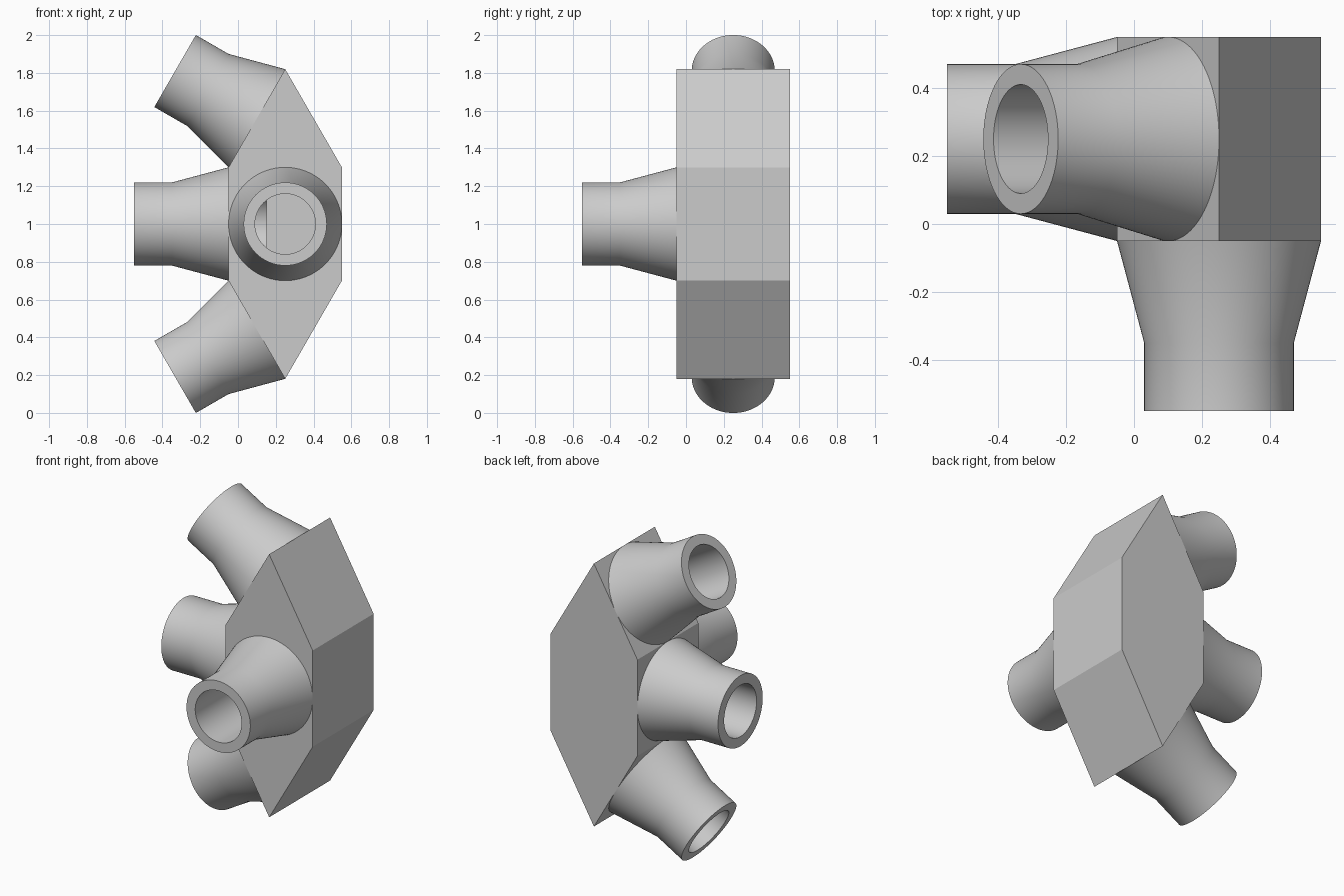
import bpy, bmesh, math
from mathutils import Matrix, Vector

if "Cube" in bpy.data.objects:
    bpy.data.objects.remove(bpy.data.objects["Cube"], do_unlink=True)

SEGMENTS = 96
CENTRE = Vector((0.25, 0.25, 1.0))
HALF = 0.3                        # half of each face side and of the depth
SLOPE = math.radians(30)
PEAK = HALF + 2 * HALF * math.cos(SLOPE)
BORE, LENGTH, SINK = 0.16, 0.5, 0.2

grey = bpy.data.materials.new("plain grey")
grey.use_nodes = True
COLOUR = (0.6, 0.6, 0.6, 1)
grey.diffuse_color = COLOUR
grey.node_tree.nodes["Principled BSDF"].inputs["Base Color"].default_value = COLOUR


def make_object(name, bm):
    bmesh.ops.recalc_face_normals(bm, faces=bm.faces)
    mesh = bpy.data.meshes.new(name)
    bm.to_mesh(mesh)
    bm.free()
    mesh.materials.append(grey)
    obj = bpy.data.objects.new(name, mesh)
    bpy.context.collection.objects.link(obj)
    return obj


def lathe(name, profile, base, direction):
    """Spin a (radius, height) profile around an axis leaving base."""
    bm = bmesh.new()
    verts = [bm.verts.new((r, 0, h)) for r, h in profile]
    edges = [bm.edges.new(pair) for pair in zip(verts, verts[1:])]
    bmesh.ops.spin(bm, geom=verts + edges, cent=(0, 0, 0), axis=(0, 0, 1),
                   angle=math.tau, steps=SEGMENTS)
    bmesh.ops.remove_doubles(bm, verts=bm.verts, dist=1e-5)
    obj = make_object(name, bm)
    turn = Vector((0, 0, 1)).rotation_difference(direction).to_matrix().to_4x4()
    obj.data.transform(Matrix.Translation(base) @ turn)
    return obj


def activate(obj):
    bpy.ops.object.select_all(action="DESELECT")
    obj.select_set(True)
    bpy.context.view_layer.objects.active = obj


# Tall six-sided block, every side the same length
bm = bmesh.new()
outline = [(0, PEAK), (-HALF, HALF), (-HALF, -HALF), (0, -PEAK), (HALF, -HALF), (HALF, HALF)]
front = bm.faces.new([bm.verts.new(CENTRE + Vector((x, -HALF, z))) for x, z in outline])
extruded = bmesh.ops.extrude_face_region(bm, geom=[front], use_keep_orig=True)
back = [v for v in extruded["geom"] if isinstance(v, bmesh.types.BMVert)]
bmesh.ops.translate(bm, verts=back, vec=(0, 2 * HALF, 0))
body = make_object("six_sided_body", bm)

# Tapered nozzles: offset of the face middle from the centre, and direction
mid_x, mid_z = -HALF / 2, (PEAK + HALF) / 2
nozzles = {
    "front_nozzle": ((0, -HALF, 0), (0, -1, 0)),
    "right_nozzle": ((-HALF, 0, 0), (-1, 0, 0)),
    "upper_nozzle": ((mid_x, 0, mid_z), (-math.cos(SLOPE), 0, math.sin(SLOPE))),
    "lower_nozzle": ((mid_x, 0, -mid_z), (-math.cos(SLOPE), 0, -math.sin(SLOPE))),
}
shell = [(HALF, 0), (0.22, 0.3), (0.22, LENGTH), (BORE, LENGTH), (BORE, 0)]
plug = [(0, -SINK), (BORE, -SINK), (BORE, 0.1), (0, 0.1)]

for name, (offset, direction) in nozzles.items():
    base, direction = CENTRE + Vector(offset), Vector(direction)
    nozzle = lathe(name, shell, base, direction)
    activate(nozzle)
    bpy.ops.object.shade_smooth_by_angle(angle=math.radians(20))
    # Blind bore sunk into the block
    cutter = lathe(name + "_cutter", plug, base, direction)
    cutter.hide_render = True
    activate(body)
    cut = body.modifiers.new("bore", "BOOLEAN")
    cut.operation, cut.solver, cut.object = "DIFFERENCE", "EXACT", cutter
    bpy.ops.object.modifier_apply(modifier=cut.name)
    bpy.data.objects.remove(cutter, do_unlink=True)

# Smooth bores, crisp block edges
activate(body)
bpy.ops.object.shade_smooth_by_angle(angle=math.radians(20))
